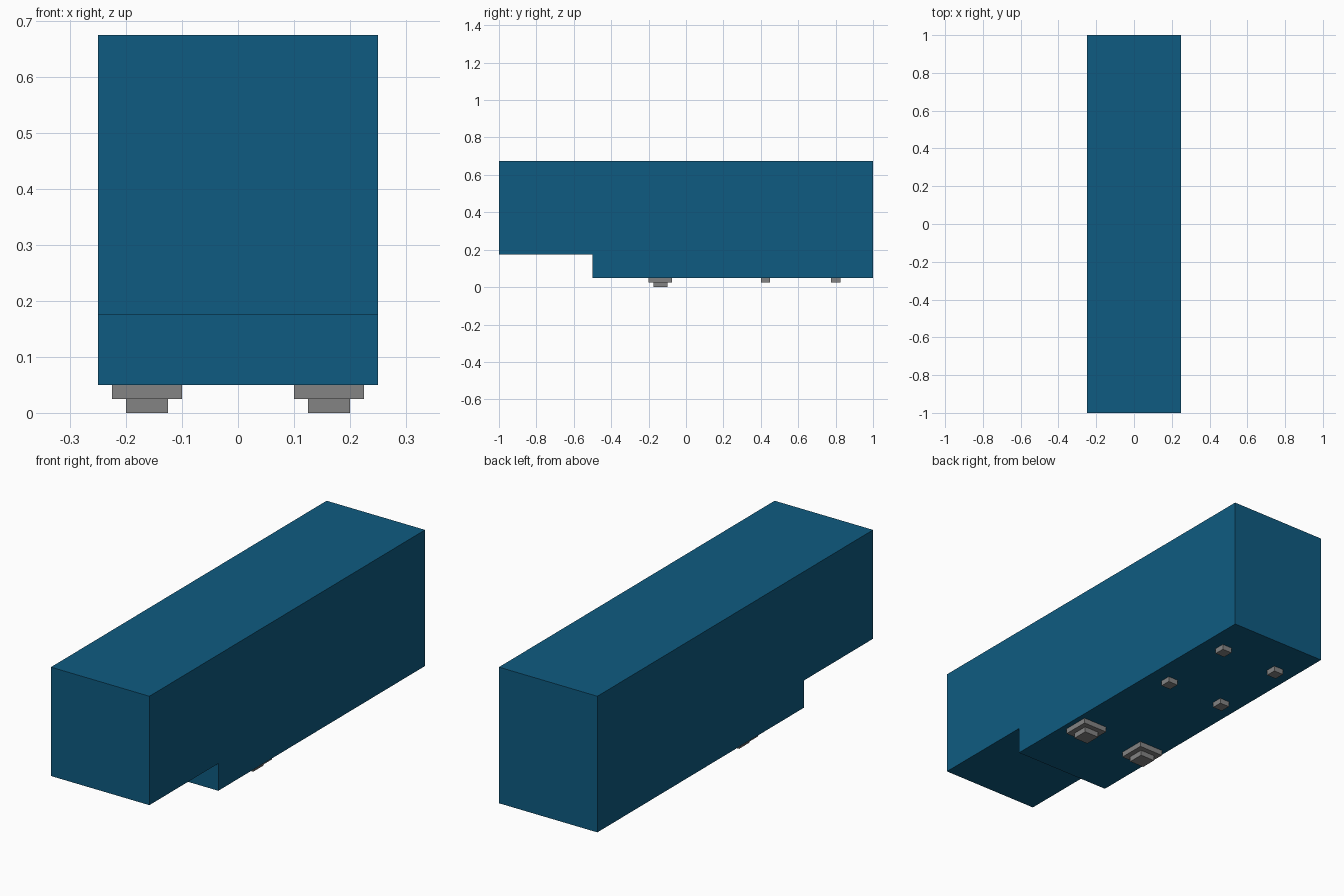
import bpy, bmesh

if "Cube" in bpy.data.objects:
    bpy.data.objects.remove(bpy.data.objects["Cube"])


def material(name, rgb):
    m = bpy.data.materials.new(name)
    m.diffuse_color = (*rgb, 1)
    m.use_nodes = True
    m.node_tree.nodes["Principled BSDF"].inputs["Base Color"].default_value = m.diffuse_color
    return m


blue = material("deep_blue", (0.0045, 0.105, 0.22))
grey = material("mid_grey", (0.23, 0.23, 0.23))


def add_object(name, bm, mat):
    bmesh.ops.recalc_face_normals(bm, faces=bm.faces)
    mesh = bpy.data.meshes.new(name)
    bm.to_mesh(mesh)
    bm.free()
    mesh.materials.append(mat)
    obj = bpy.data.objects.new(name, mesh)
    bpy.context.collection.objects.link(obj)
    return obj


def block(name, center, size, mat):
    bm = bmesh.new()
    bmesh.ops.create_cube(bm, size=1)
    bmesh.ops.scale(bm, vec=size, verts=bm.verts)
    bmesh.ops.translate(bm, vec=center, verts=bm.verts)
    return add_object(name, bm, mat)


# Body: stepped side profile (y, z) extruded across x
profile = [(-1, 0.175), (-0.5, 0.175), (-0.5, 0.05), (1, 0.05), (1, 0.675), (-1, 0.675)]
bm = bmesh.new()
face = bm.faces.new([bm.verts.new((-0.25, y, z)) for y, z in profile])
side = bmesh.ops.extrude_face_region(bm, geom=[face])["geom"]
bmesh.ops.translate(bm, vec=(0.5, 0, 0),
                    verts=[v for v in side if isinstance(v, bmesh.types.BMVert)])
add_object("body", bm, blue)

# Underside fittings, repeated left and right
for label, s in (("left", -1), ("right", 1)):
    # Stepped front foot: wide plate with a smaller pad under it
    block(f"{label}_foot_plate", (s * 0.1625, -0.1375, 0.0375), (0.125, 0.125, 0.025), grey)
    block(f"{label}_foot_pad", (s * 0.1625, -0.1375, 0.0125), (0.075, 0.075, 0.025), grey)
    # Small studs
    for pos, y in (("middle", 0.425), ("rear", 0.80)):
        block(f"{label}_{pos}_stud", (s * 0.15, y, 0.0375), (0.05, 0.05, 0.025), grey)
